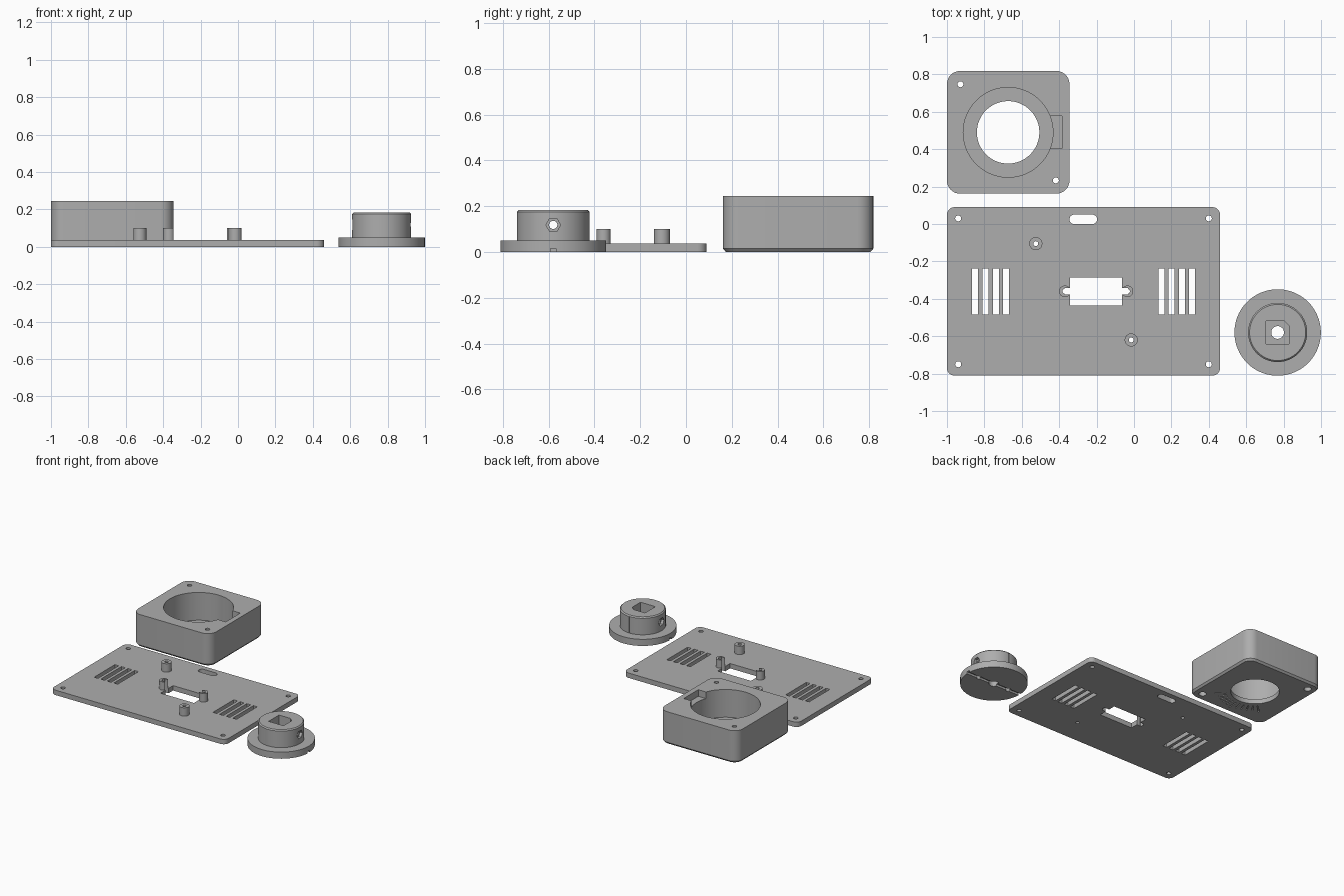
import bpy, bmesh, math
from mathutils import Matrix

if "Cube" in bpy.data.objects:
    bpy.data.objects.remove(bpy.data.objects["Cube"])

grey = bpy.data.materials.new("matte grey")
grey.diffuse_color = (0.42, 0.42, 0.42, 1)
grey.use_nodes = True
grey.node_tree.nodes["Principled BSDF"].inputs["Base Color"].default_value = grey.diffuse_color


def circle(x, y, r, n=48, start=0.0):
    return [(x + r * math.cos(start + 2 * math.pi * i / n),
             y + r * math.sin(start + 2 * math.pi * i / n)) for i in range(n)]


def rect(x0, x1, y0, y1):
    return [(x0, y0), (x1, y0), (x1, y1), (x0, y1)]


def rounded(x0, x1, y0, y1, r, n=8):
    pts = []
    for k, (cx, cy) in enumerate(rect(x0 + r, x1 - r, y0 + r, y1 - r)):
        for i in range(n + 1):
            a = math.pi * (1 + k / 2) + math.pi / 2 * i / n
            pts.append((cx + r * math.cos(a), cy + r * math.sin(a)))
    return pts


def loft(name, layers, matrix=None):
    """Solid through stacked outlines: [(points, z), ...]."""
    bm = bmesh.new()
    rings = [[bm.verts.new((x, y, z)) for x, y in pts] for pts, z in layers]
    n = len(rings[0])
    for a, b in zip(rings, rings[1:]):
        for i in range(n):
            j = (i + 1) % n
            bm.faces.new((a[i], a[j], b[j], b[i]))
    bm.faces.new(rings[0][::-1])
    bm.faces.new(rings[-1])
    if matrix:
        bm.transform(matrix)
    bmesh.ops.recalc_face_normals(bm, faces=bm.faces)
    me = bpy.data.meshes.new(name)
    bm.to_mesh(me)
    bm.free()
    me.materials.append(grey)
    ob = bpy.data.objects.new(name, me)
    bpy.context.collection.objects.link(ob)
    return ob


def prism(name, pts, z0, z1, matrix=None):
    return loft(name, [(pts, z0), (pts, z1)], matrix)


def combine(ob, other, op):
    mod = ob.modifiers.new(op, 'BOOLEAN')
    mod.operation, mod.solver, mod.object = op, 'EXACT', other
    bpy.context.view_layer.objects.active = ob
    bpy.ops.object.modifier_apply(modifier=mod.name)
    bpy.data.objects.remove(other)


def cut(ob, pts, z0, z1, matrix=None):
    combine(ob, prism("cutter", pts, z0, z1, matrix), 'DIFFERENCE')


def finish(ob):
    bpy.ops.object.select_all(action='DESELECT')
    ob.select_set(True)
    bpy.context.view_layer.objects.active = ob
    bpy.ops.object.shade_smooth_by_angle(angle=math.radians(30))


# Panel with standoffs and half-round connector posts
panel = prism("panel", rounded(-1, 0.46, -0.81, 0.09, 0.04), 0, 0.037)
for x, y, r in ((-0.525, -0.105, 0.035), (-0.015, -0.62, 0.035),
                (-0.37, -0.36, 0.031), (-0.035, -0.36, 0.031)):
    combine(panel, prism("post", circle(x, y, r, 32), 0.02, 0.1), 'UNION')
    cut(panel, circle(x, y, 0.013, 20), -0.1, 0.3)
# Corner screw holes
for x in (-0.94, 0.4):
    for y in (-0.75, 0.03):
        cut(panel, circle(x, y, 0.016, 24), -0.1, 0.3)
# Vent slits
for x0 in (-0.865, 0.13):
    for i in range(4):
        x = x0 + i * 0.055
        cut(panel, rect(x, x + 0.032, -0.485, -0.237), -0.1, 0.3)
# Cable slot, connector window and post notches
cut(panel, rounded(-0.345, -0.197, 0, 0.05, 0.0249), -0.1, 0.3)
cut(panel, rect(-0.343, -0.064, -0.436, -0.287), -0.1, 0.3)
cut(panel, rect(-0.372, -0.033, -0.378, -0.342), -0.1, 0.3)
finish(panel)

# Square housing with a stepped bore
bx, by = -0.673, 0.49
box = loft("housing", [
    (rounded(-0.988, -0.357, 0.174, 0.806, 0.058), 0),
    (rounded(-1, -0.345, 0.162, 0.818, 0.07), 0.014),
    (rounded(-1, -0.345, 0.162, 0.818, 0.07), 0.245)])
cut(box, circle(bx, by, 0.24, 80), 0.035, 0.4)
cut(box, circle(bx, by, 0.167, 64), -0.1, 0.3)
cut(box, rect(-0.48, -0.385, 0.403, 0.577), 0.195, 0.4)
for x, y in ((-0.928, 0.747), (-0.418, 0.233)):
    cut(box, circle(x, y, 0.016, 24), -0.1, 0.4)
    cut(box, circle(x, y, 0.026, 24), -0.1, 0.1)
# Engraved dial ticks under the housing
for i in range(11):
    a = math.radians(-135 + 9 * i)
    m = Matrix.Translation((bx, by, 0)) @ Matrix.Rotation(a, 4, 'Z')
    cut(box, rect(0.2, 0.28 if i % 5 == 0 else 0.26, -0.004, 0.004), -0.05, 0.008, m)
finish(box)

# Flanged knob
kx, ky = 0.768, -0.58
knob = prism("knob", circle(kx, ky, 0.231, 80), 0, 0.05)
hub = loft("hub", [(circle(kx, ky, 0.158, 80), 0.03), (circle(kx, ky, 0.158, 80), 0.175),
                   (circle(kx, ky, 0.15, 80), 0.183)])
combine(knob, hub, 'UNION')
# Keyed square socket and shaft hole
s = 0.062
cut(knob, [(kx - s, ky - s), (kx + s, ky - s), (kx + s, ky + 0.035),
           (kx + 0.035, ky + s), (kx - s, ky + s)], 0.07, 0.4)
cut(knob, circle(kx, ky, 0.034, 32), -0.1, 0.3)
# Side screw holes with hex nut recesses
for a in (0, math.pi):
    m = (Matrix.Translation((kx, ky, 0.118)) @ Matrix.Rotation(a, 4, 'Z')
         @ Matrix.Rotation(math.pi / 2, 4, 'Y'))
    cut(knob, circle(0, 0, 0.018, 24), 0.01, 0.3, m)
    cut(knob, circle(0, 0, 0.032, 6, math.pi / 2), 0.135, 0.3, m)
# Pointer groove on the hub back, slot and blind holes under the flange
cut(knob, rect(kx - 0.004, kx + 0.004, ky + 0.152, ky + 0.17), 0.05, 0.17)
cut(knob, rect(kx - 0.3, kx + 0.3, ky - 0.012, ky + 0.012), -0.1, 0.015)
for d in (-0.13, 0.13):
    cut(knob, circle(kx + d, ky, 0.02, 24), -0.1, 0.03)
finish(knob)
